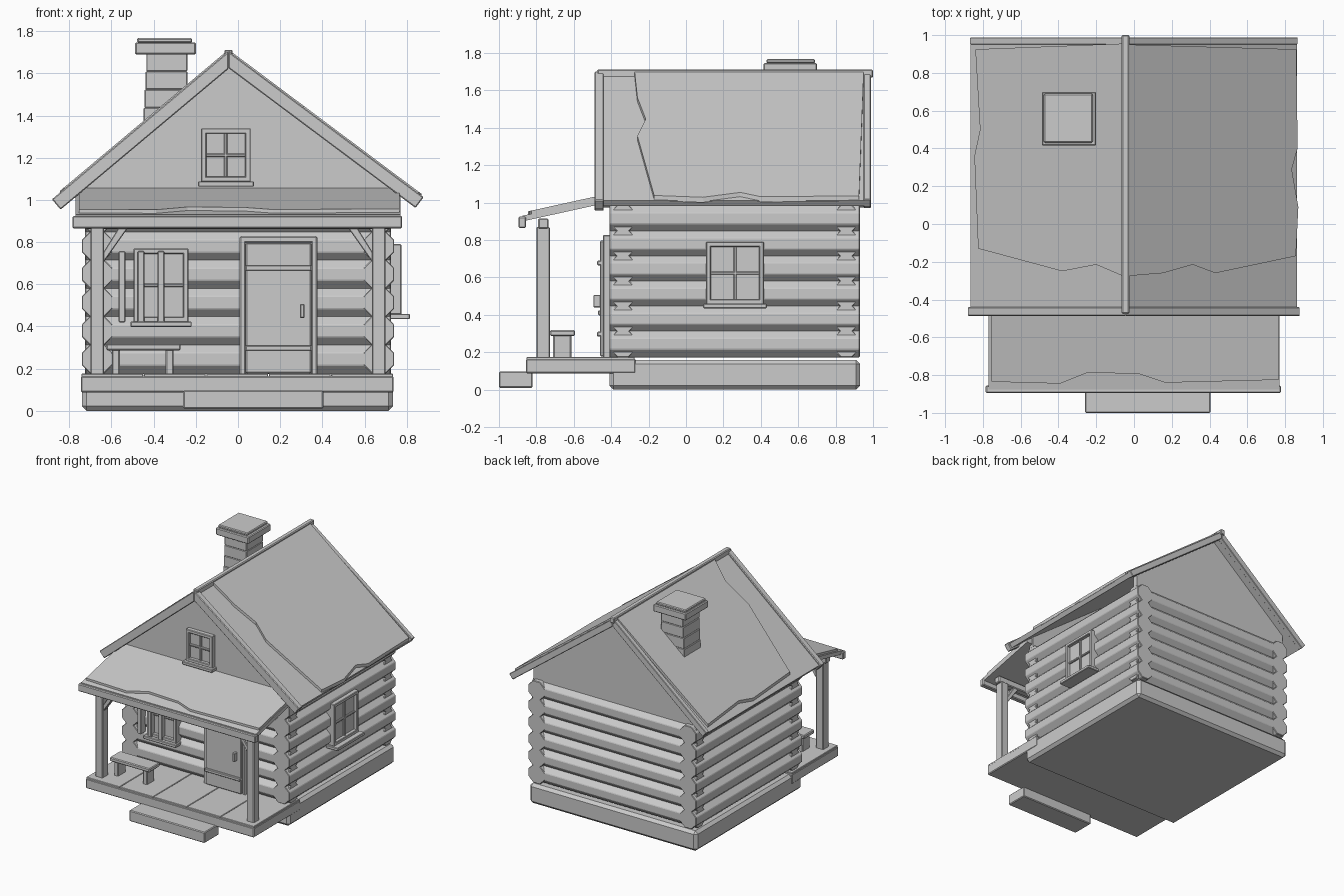
import bpy, bmesh
from mathutils import Vector

if "Cube" in bpy.data.objects:
    bpy.data.objects.remove(bpy.data.objects["Cube"], do_unlink=True)

grey = bpy.data.materials.new("plain grey")
grey.use_nodes = True
grey.diffuse_color = (0.6, 0.6, 0.6, 1)
grey.node_tree.nodes["Principled BSDF"].inputs["Base Color"].default_value = (0.6, 0.6, 0.6, 1)


def finish(name, bm, bevel=0.0):
    bmesh.ops.recalc_face_normals(bm, faces=bm.faces)
    mesh = bpy.data.meshes.new(name)
    bm.to_mesh(mesh)
    bm.free()
    mesh.materials.append(grey)
    ob = bpy.data.objects.new(name, mesh)
    bpy.context.collection.objects.link(ob)
    if bevel:
        mod = ob.modifiers.new("Bevel", "BEVEL")
        mod.width = bevel
        mod.segments = 1
    return ob


def solid(name, pts, shift, bevel=0.0):
    """Closed outline pushed along a vector."""
    bm = bmesh.new()
    face = bm.faces.new([bm.verts.new(p) for p in pts])
    new = bmesh.ops.extrude_face_region(bm, geom=[face])["geom"]
    bmesh.ops.translate(bm, vec=Vector(shift),
                        verts=[v for v in new if isinstance(v, bmesh.types.BMVert)])
    return finish(name, bm, bevel)


def box(name, x, y, z, bevel=0.006):
    pts = [(x[0], y[0], z[0]), (x[1], y[0], z[0]), (x[1], y[1], z[0]), (x[0], y[1], z[0])]
    return solid(name, pts, (0, 0, z[1] - z[0]), bevel)


def prism(name, profile, y, bevel=0.0):
    return solid(name, [(px, y[0], pz) for px, pz in profile], (0, y[1] - y[0], 0), bevel)


# Foundation, porch floor and step
box("foundation", (-0.74, 0.735), (-0.41, 0.93), (0, 0.16), 0.022)
box("porch_floor", (-0.745, 0.738), (-0.855, -0.27), (0.088, 0.165))
for i in range(5):
    x = -0.742 + i * 0.296
    box("porch_plank", (x, x + 0.293), (-0.852, -0.275), (0.15, 0.176), 0.003)
box("step", (-0.26, 0.405), (-1.0, -0.82), (0.01, 0.097))

# Log walls
R = 0.0725
octagon = [(-1, -0.41), (-0.41, -1), (0.41, -1), (1, -0.41),
           (1, 0.41), (0.41, 1), (-0.41, 1), (-1, 0.41)]
for k in range(6):
    z = 0.246 + 0.134 * k
    for s in (-1, 1):
        prism("side_log", [(s * 0.668 + a * R, z + b * R) for a, b in octagon], (-0.41, 0.93), 0.004)
        y = 0.26 + s * 0.597
        solid("end_log", [(-0.725, y + a * R, z + b * R) for a, b in octagon], (1.45, 0, 0), 0.004)

# Gable block under the roof
RIDGE = Vector((-0.045, 1.70))
EAVES = {-1: Vector((-0.88, 1.0)), 1: Vector((0.878, 1.01))}


def roof_z(x):
    e = EAVES[1 if x > RIDGE.x else -1]
    return RIDGE.y + (e.y - RIDGE.y) * (x - RIDGE.x) / (e.x - RIDGE.x)


for y in ((-0.375, -0.335), (0.855, 0.895)):
    prism("gable", [(-0.72, 0.93), (0.72, 0.93), (0.72, roof_z(0.72) - 0.03),
                    (RIDGE.x, RIDGE.y - 0.03), (-0.72, roof_z(-0.72) - 0.03)], y)


# Roof slabs and bargeboards
def slope(name, s, y, top, bottom, inset=0.0, bevel=0.0):
    d = (EAVES[s] - RIDGE).normalized()
    n = Vector((-d.y * s, d.x * s))
    e = EAVES[s] - d * inset
    k = 1 / n.y
    prism(name, [RIDGE + Vector((0, top * k)), e + n * top,
                 e + n * bottom, RIDGE + Vector((0, bottom * k))], y, bevel)


for s in (-1, 1):
    slope("roof_slab", s, (-0.45, 0.985), -0.008, -0.045, 0.012)
    slope("front_bargeboard", s, (-0.488, -0.44), 0.004, -0.06, 0, 0.005)
    slope("back_bargeboard", s, (0.95, 0.988), 0.0, -0.05, 0.012, 0.004)
box("ridge_beam", (-0.065, -0.025), (-0.475, 1.0), (1.668, 1.712))


# Ragged top layers on the roofs
def layer(name, outline, height, thick):
    solid(name, [(x, y, height(x, y)) for x, y in outline], (0, 0, thick))


layer("left_roof_layer",
      [(-0.06, 0.955), (-0.84, 0.925), (-0.815, 0.5), (-0.845, 0.36), (-0.825, -0.13),
       (-0.38, -0.25), (-0.2, -0.215), (-0.06, -0.275)], lambda x, y: roof_z(x) - 0.015, 0.028)
layer("right_roof_layer",
      [(-0.03, 0.95), (0.86, 0.925), (0.866, 0.4), (0.835, 0.29), (0.87, 0.09), (0.857, -0.17),
       (0.43, -0.26), (0.31, -0.215), (0.155, -0.26), (-0.03, -0.275)],
      lambda x, y: roof_z(x) - 0.015, 0.028)


# Porch roof
def porch_z(y):
    return 0.93 + (y + 0.875) * 0.22


solid("porch_roof", [(-0.77, y, porch_z(y) + d) for y, d in
                     ((-0.875, 0), (-0.345, 0), (-0.345, -0.03), (-0.875, -0.03))], (1.54, 0, 0))
layer("porch_roof_layer",
      [(-0.755, -0.345), (-0.755, -0.835), (-0.39, -0.845), (-0.24, -0.785), (0.03, -0.795),
       (0.165, -0.84), (0.765, -0.825), (0.765, -0.345)], lambda x, y: porch_z(y) - 0.005, 0.022)
box("porch_fascia", (-0.785, 0.778), (-0.895, -0.855), (0.865, 0.925))
box("porch_beam", (-0.72, 0.72), (-0.79, -0.735), (0.862, 0.915))

# Posts with braces
for s in (-1, 1):
    box("porch_post", sorted((s * 0.635, s * 0.70)), (-0.8, -0.727), (0.17, 0.87))
    prism("post_brace", [(s * 0.64, 0.70), (s * 0.64, 0.75), (s * 0.565, 0.87), (s * 0.52, 0.87)],
          (-0.785, -0.742), 0.004)

# Chimney of stacked courses with a cap
for i in range(6):
    z = 1.18 + i * 0.086
    box("chimney_course", (-0.455 + i * 0.004, -0.24), (0.45, 0.66), (z, z + 0.086), 0.004)
box("chimney_cap", (-0.488, -0.2), (0.415, 0.7), (1.69, 1.747))
box("chimney_top", (-0.478, -0.218), (0.43, 0.69), (1.745, 1.768))


# Windows: u runs along the wall, d points out of it
def window(name, u, v, wall, front=True, sill=0.06):
    def part(label, pu, d, pv):
        if front:
            box(name + label, pu, (wall - d[1], wall - d[0]), pv, 0.004)
        else:
            box(name + label, (wall + d[0], wall + d[1]), pu, pv, 0.004)
    w = 0.026
    um, vm = sum(u) / 2, sum(v) / 2
    part("_glass", u, (-0.04, 0.008), v)
    for a in (u[0], u[1] - w):
        part("_stile", (a, a + w), (-0.03, 0.035), v)
    for a in (v[0], v[1] - w):
        part("_rail", u, (-0.03, 0.035), (a, a + w))
    part("_upright_bar", (um - 0.008, um + 0.008), (0, 0.02), v)
    part("_cross_bar", u, (0, 0.02), (vm - 0.008, vm + 0.008))
    part("_sill", (u[0] - 0.015, u[1] + 0.015), (-0.03, sill), (v[0] - 0.022, v[0] + 0.003))


window("porch_window", (-0.495, -0.235), (0.42, 0.77), -0.41)
window("gable_window", (-0.175, 0.06), (1.085, 1.34), -0.375)
window("side_window", (0.107, 0.417), (0.457, 0.79), 0.74, False, 0.075)
for x in (-0.55, -0.46, -0.365):
    box("window_slat", (x - 0.016, x + 0.016), (-0.46, -0.40), (0.42, 0.757), 0.004)

# Door
for x in (0.008, 0.348):
    box("door_jamb", (x, x + 0.028), (-0.445, -0.36), (0.17, 0.828))
box("door_lintel", (0.008, 0.376), (-0.445, -0.36), (0.797, 0.828))
box("door_leaf", (0.036, 0.348), (-0.46, -0.36), (0.178, 0.797))
for z in (0.285, 0.665):
    box("door_batten", (0.036, 0.348), (-0.475, -0.45), (z, z + 0.025), 0.004)
box("door_handle", (0.294, 0.315), (-0.495, -0.455), (0.44, 0.507), 0.004)

# Bench
box("bench_seat", (-0.625, -0.272), (-0.727, -0.594), (0.287, 0.318))
for x in (-0.598, -0.343):
    box("bench_leg", (x, x + 0.038), (-0.71, -0.613), (0.17, 0.295))
